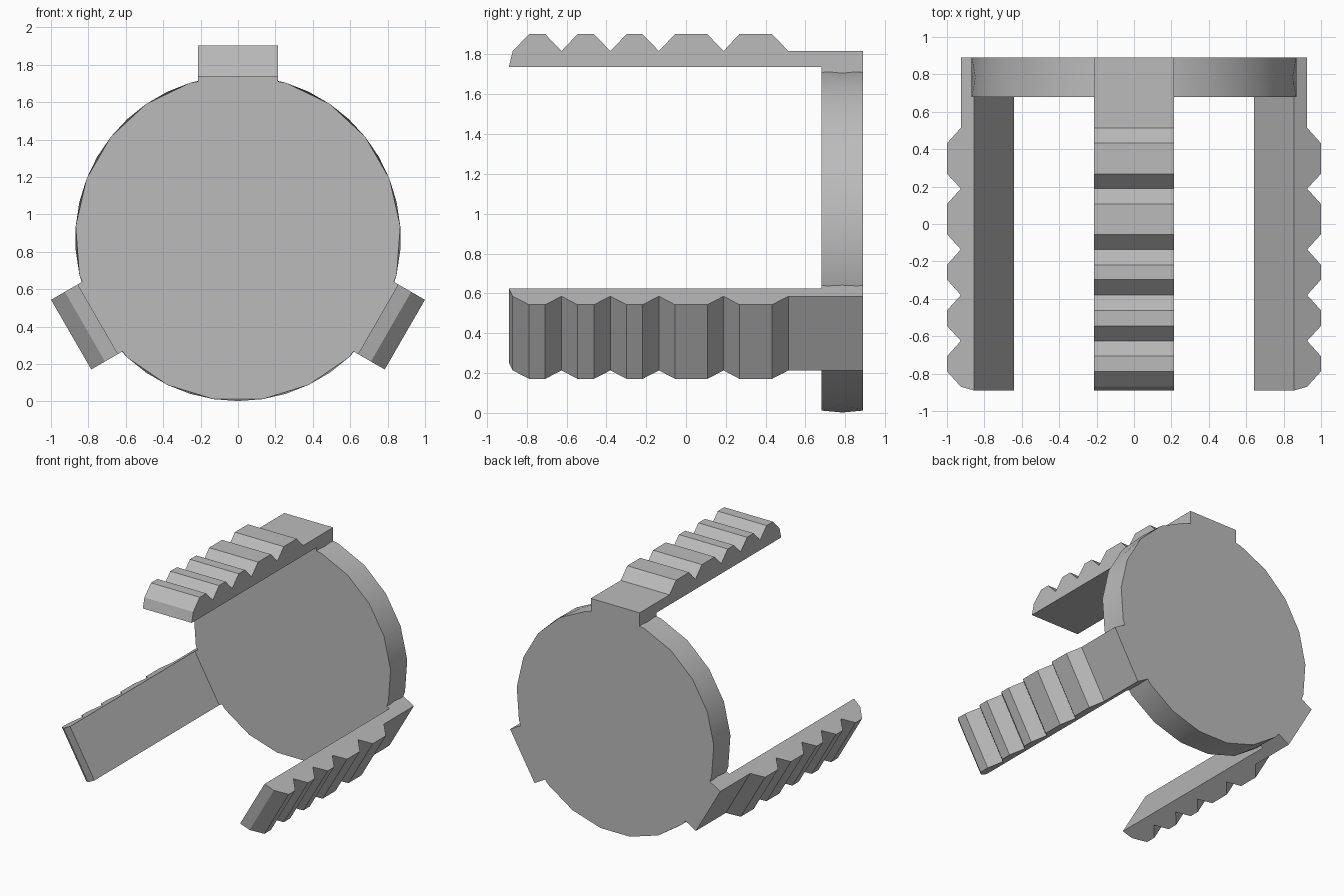
import bpy
import bmesh
from math import sin, cos, tau
from mathutils import Matrix, Vector

cube = bpy.data.objects.get("Cube")
if cube:
    bpy.data.objects.remove(cube, do_unlink=True)

CENTRE = Vector((0, 0, 0.872))   # axis of the disc
RADIUS = 0.87
FRONT, BACK = 0.68, 0.89         # disc faces
HALF_WIDTH = 0.215               # arm half width
UNDER, BASE, PEAK = 0.865, 0.945, 1.03  # arm heights from the axis
SLOPE = 0.082                    # run of each tooth flank

grey = bpy.data.materials.new("grey")
grey.use_nodes = True
colour = (0.5, 0.5, 0.5, 1)
grey.diffuse_color = colour
grey.node_tree.nodes["Principled BSDF"].inputs["Base Color"].default_value = colour


def finish(bm, name):
    bmesh.ops.recalc_face_normals(bm, faces=bm.faces)
    mesh = bpy.data.meshes.new(name)
    bm.to_mesh(mesh)
    bm.free()
    mesh.materials.append(grey)
    obj = bpy.data.objects.new(name, mesh)
    bpy.context.collection.objects.link(obj)
    return obj


# Disc: faceted caps with a middle ring turned by half a step
def make_disc(sides=21):
    bm = bmesh.new()

    def ring(y, shift):
        return [bm.verts.new(CENTRE + Vector((RADIUS * sin(tau * (i + shift) / sides), y,
                                              RADIUS * cos(tau * (i + shift) / sides))))
                for i in range(sides)]

    front, back = ring(FRONT, 0), ring(BACK, 0)
    middle = ring((FRONT + BACK) / 2, 0.5)
    for cap in (front, back):
        bm.faces.new(cap)
        for i in range(sides):
            j = (i + 1) % sides
            bm.faces.new((cap[i], cap[j], middle[i]))
            bm.faces.new((middle[i], cap[j], middle[j]))
    obj = finish(bm, "disc")
    bpy.context.view_layer.objects.active = obj
    obj.select_set(True)
    bpy.ops.object.shade_smooth_by_angle(angle=0.7)
    obj.select_set(False)


# Arm: toothed side profile extruded across its width, with a root in the disc
def make_arm(name, angle):
    profile = [(BACK, 0.8), (FRONT, 0.8), (FRONT, UNDER), (-BACK, UNDER), (-0.87, BASE)]
    for start, end in ((-0.788, -0.707), (-0.545, -0.462), (-0.298, -0.218),
                       (-0.055, 0.107), (0.268, 0.432)):
        profile += [(start, PEAK), (end, PEAK), (end + SLOPE, BASE)]
    profile.append((BACK, BASE))
    bm = bmesh.new()
    face = bm.faces.new([bm.verts.new((-HALF_WIDTH, y, r)) for y, r in profile])
    side = bmesh.ops.extrude_face_region(bm, geom=[face])
    moved = [v for v in side["geom"] if isinstance(v, bmesh.types.BMVert)]
    bmesh.ops.translate(bm, verts=moved, vec=(2 * HALF_WIDTH, 0, 0))
    bm.transform(Matrix.Translation(CENTRE) @ Matrix.Rotation(angle, 4, "Y"))
    finish(bm, name)


make_disc()
for i, name in enumerate(("top_arm", "left_arm", "right_arm")):
    make_arm(name, tau * i / 3)
